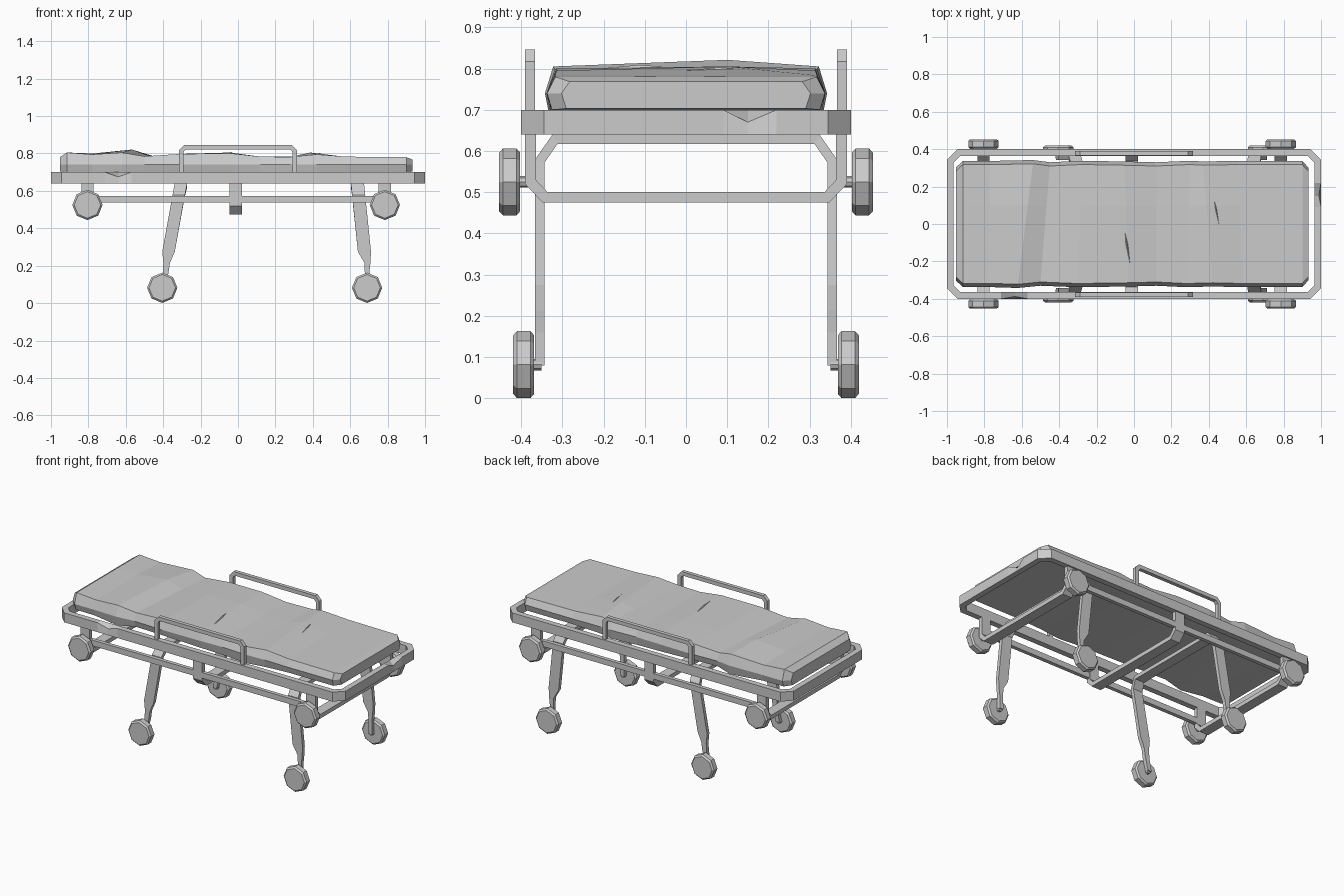
import bpy, math
from mathutils import Vector

if "Cube" in bpy.data.objects:
    bpy.data.objects.remove(bpy.data.objects["Cube"])


def make(name, verts, faces):
    me = bpy.data.meshes.new(name)
    me.from_pydata([tuple(v) for v in verts], [], faces)
    ob = bpy.data.objects.new(name, me)
    bpy.context.collection.objects.link(ob)
    # consistent outward normals
    import bmesh
    bm = bmesh.new()
    bm.from_mesh(me)
    bmesh.ops.recalc_face_normals(bm, faces=bm.faces)
    bm.to_mesh(me)
    bm.free()
    return ob


def loft(name, rings, closed=False):
    n, m = len(rings[0]), len(rings)
    faces = []
    for i in range(m if closed else m - 1):
        a, b = i * n, (i + 1) % m * n
        faces += [(a + j, a + (j + 1) % n, b + (j + 1) % n, b + j) for j in range(n)]
    if not closed:
        faces += [tuple(range(n)), tuple((m - 1) * n + j for j in range(n))]
    return make(name, [v for r in rings for v in r], faces)


def sweep(name, path, width, spans, place, closed=False):
    """Mitred rectangular bar along a flat path; spans are its limits across the plane."""
    p = [Vector(q) for q in path]
    m = len(p)
    rings = []
    for i, q in enumerate(p):
        a = (q - p[i - 1]).normalized() if i or closed else None
        b = (p[(i + 1) % m] - q).normalized() if i < m - 1 or closed else None
        a, b = a or b, b or a
        t = (a + b).normalized()
        side = Vector((-t.y, t.x)) * (width / 2 / max(0.3, t.dot(a)))
        lo, hi = spans[i] if len(spans) == m else spans[0]
        rings.append([place(q + side, lo), place(q + side, hi),
                      place(q - side, hi), place(q - side, lo)])
    return loft(name, rings, closed)


def in_xy(q, d): return (q.x, q.y, d)
def in_xz(q, d): return (q.x, d, q.y)
def in_yz(q, d): return (d, q.x, q.y)


def mirrored(half):
    return half + [(-u, v) for u, v in reversed(half)]


# bed frame: chamfered loop with two small dents in its outer edge
X, Y, C = 0.982, 0.382, 0.045
loop = [(X, -Y + C), (X, .09), (X, .15), (X, .22), (X, Y - C), (X - C, Y), (-X + C, Y),
        (-X, Y - C), (-X, -Y + C), (-X + C, -Y), (-.71, -Y), (-.64, -Y), (-.57, -Y), (X - C, -Y)]
frame = sweep("bed_frame", loop, 0.036, [(0.64, 0.70)], in_xy, closed=True)
for v in frame.data.vertices:
    if v.co.z > .69 and abs(v.co.y - .15) < .01 and v.co.x > .99:
        v.co += Vector((-.012, 0, -.03))
    if v.co.z > .69 and abs(v.co.x + .64) < .01 and v.co.y < -.39:
        v.co += Vector((0, .012, -.025))

# hanging U-shaped under-brackets
bracket = mirrored([(-.377, .65), (-.377, .525), (-.342, .488)])
for name, x in (("head", -.805), ("middle", -.012), ("foot", .785)):
    sweep(name + "_bracket", bracket, 0.026, [(x - .033, x + .033)], in_yz)

# folding legs: arched bars, wide above and narrow near the wheels
profile = [(-.355, .08), (-.355, .16), (-.355, .215), (-.355, .275), (-.355, .575), (-.318, .628)]
for name, s in (("head", [(-.418, -.392), (-.402, -.372), (-.399, -.364), (-.405, -.338),
                          (-.350, -.284), (-.338, -.272)]),
                ("foot", [(.676, .702), (.678, .702), (.676, .708), (.641, .711),
                          (.610, .680), (.604, .674)])):
    sweep(name + "_legs", mirrored(profile), 0.023, s + s[::-1], in_yz)


# eight-sided wheels with chamfered rims, and their axles
def disc(r, x, y, z):
    return [(x + r * math.cos(k * math.pi / 4), y, z + r * math.sin(k * math.pi / 4))
            for k in range(8)]


for side, s in (("front", -1), ("back", 1)):
    for name, x, z, y, inner in (("upper_head", -.805, .525, .402, .37),
                                 ("upper_foot", .785, .525, .402, .37),
                                 ("lower_head", -.405, .082, .368, .35),
                                 ("lower_foot", .690, .082, .368, .35)):
        rings = [disc(r, x, s * (y + d), z)
                 for r, d in ((.071, 0), (.081, .009), (.081, .042), (.071, .051))]
        loft(f"{side}_{name}_wheel", rings)
        loft(f"{side}_{name}_axle",
             [disc(.014, x, s * inner, z), disc(.014, x, s * (y + .01), z)])

    # long side rod and safety rail
    y0, y1 = sorted((s * .366, s * .390))
    sweep(side + "_side_rod", [(-.80, .556), (.78, .556)], .036, [(y0, y1)], in_xz)
    rail = mirrored([(-.304, .66), (-.304, .812), (-.283, .834)])
    sweep(side + "_safety_rail", rail, .024, [(y0, y1)], in_xz)

# mattress: stations of x, skew towards the back, top, crown, bottom, half width
stations = [(-.953, 0, .780, 0, .705, .290), (-.915, 0, .805, 0, .700, .325),
            (-.78, .01, .795, .005, .698, .325), (-.62, .08, .805, .016, .680, .330),
            (-.50, .05, .785, 0, .700, .318), (-.30, .02, .798, 0, .700, .326),
            (-.03, -.02, .800, .005, .690, .322), (.12, 0, .783, 0, .685, .318),
            (.28, .02, .782, .002, .680, .326), (.42, -.05, .795, .010, .690, .322),
            (.58, -.02, .783, 0, .700, .326), (.90, 0, .780, 0, .700, .325),
            (.932, 0, .768, 0, .703, .290)]
rings = []
for x, k, top, crown, low, w in stations:
    rings.append([(x, -w, low), (x, -w - .012, .74), (x, -w + .008, top),
                  (x + k * .65, .10, top + crown), (x + k, w - .008, top),
                  (x + k, w + .012, .74), (x + k, w, low)])
loft("mattress", rings)

# small sharp cloth wrinkles on the mattress
for i, (xa, ya, xb, yb, z) in enumerate(((-.61, -.05, -.585, .10, .802),
                                         (-.02, -.22, -.055, 0, .799),
                                         (.46, -.03, .415, .20, .793))):
    mx, my = (xa + xb) / 2, (ya + yb) / 2
    make(f"wrinkle_{i + 1}",
         [(xa, ya, z), (xb, yb, z), (mx - .015, my, z - .006), (mx + .012, my, z - .006),
          (mx, my, z + .010)],
         [(0, 2, 4), (2, 1, 4), (1, 3, 4), (3, 0, 4), (0, 3, 1, 2)])
